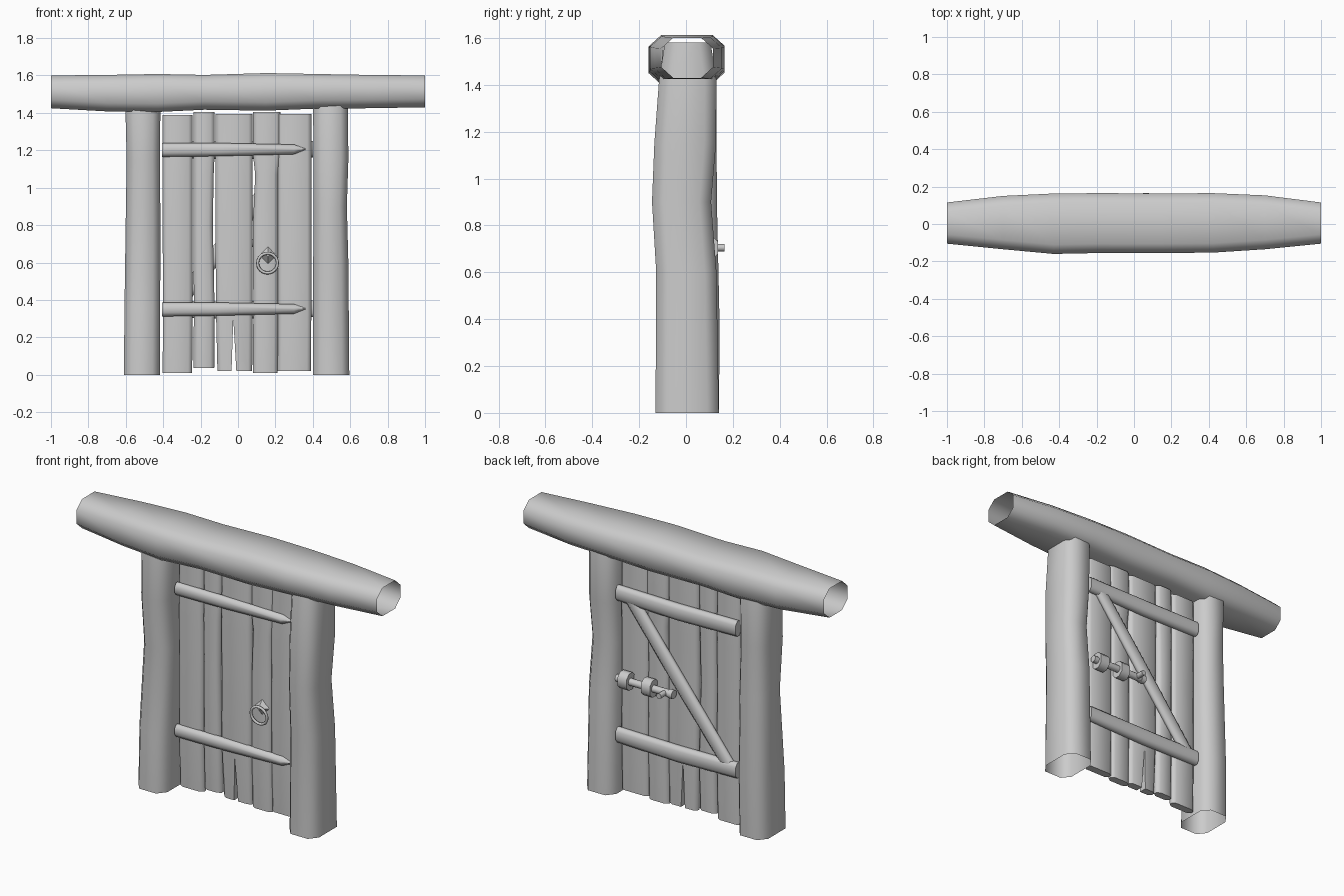
import bpy, bmesh
from math import radians, atan2, hypot, pi
from mathutils import Matrix


def smooth(ob, angle=62):
    bpy.ops.object.select_all(action='DESELECT')
    ob.select_set(True)
    bpy.context.view_layer.objects.active = ob
    bpy.ops.object.shade_smooth_by_angle(angle=radians(angle))


def loft(name, rows, axis='z', cham=(0.03, 0.04), caps=True, shade=True):
    """Chamfered tube; each row is (t, a0, a1, b0, b1) across the axis."""
    bm = bmesh.new()
    rings = []
    for t, a0, a1, b0, b1 in rows:
        ca = min(cham[0], (a1 - a0) * 0.4)
        cb = min(cham[1], (b1 - b0) * 0.4)
        pts = [(a0 + ca, b0), (a1 - ca, b0), (a1, b0 + cb), (a1, b1 - cb),
               (a1 - ca, b1), (a0 + ca, b1), (a0, b1 - cb), (a0, b0 + cb)]
        rings.append([bm.verts.new((a, b, t) if axis == 'z' else (t, a, b))
                      for a, b in pts])
    for r, s in zip(rings, rings[1:]):
        for i in range(8):
            j = (i + 1) % 8
            bm.faces.new((r[i], r[j], s[j], s[i]))
    if caps:
        bm.faces.new(rings[0][::-1])
        bm.faces.new(rings[-1])
    me = bpy.data.meshes.new(name)
    bm.to_mesh(me)
    bm.free()
    ob = bpy.data.objects.new(name, me)
    bpy.context.collection.objects.link(ob)
    if shade:
        smooth(ob)
    return ob


# Lintel beam, open at both ends
loft("lintel_beam", [
    (-1.0, -0.105, 0.115, 1.425, 1.60), (-0.7, -0.135, 0.15, 1.408, 1.603),
    (-0.43, -0.16, 0.163, 1.405, 1.608), (-0.18, -0.155, 0.165, 1.417, 1.603),
    (0.15, -0.155, 0.163, 1.412, 1.613), (0.42, -0.153, 0.165, 1.423, 1.608),
    (0.7, -0.135, 0.153, 1.425, 1.603), (1.0, -0.105, 0.115, 1.43, 1.60)],
    axis='x', cham=(0.05, 0.045), caps=False)

# Posts, gently bent
loft("right_post", [
    (0, 0.40, 0.595, -0.13, 0.14), (0.6, 0.402, 0.59, -0.127, 0.13),
    (0.9, 0.405, 0.582, -0.145, 0.107), (1.15, 0.403, 0.59, -0.135, 0.128),
    (1.42, 0.402, 0.588, -0.115, 0.13), (1.58, 0.41, 0.58, -0.09, 0.105)],
    cham=(0.04, 0.05), caps=False)
loft("left_post", [
    (0, -0.61, -0.418, -0.125, 0.14), (0.35, -0.607, -0.416, -0.12, 0.144),
    (0.85, -0.60, -0.415, -0.085, 0.133), (1.15, -0.595, -0.418, -0.12, 0.13),
    (1.42, -0.602, -0.415, -0.107, 0.13), (1.58, -0.59, -0.43, -0.1, 0.105)],
    cham=(0.04, 0.05), caps=False)

# Door planks: left, right, bottom, top, right edge inset half way up
planks = [(-0.403, -0.243, 0.01, 1.39, 0.0), (-0.238, -0.125, 0.035, 1.405, 0.01),
          (-0.12, 0.078, 0.02, 1.395, 0.0), (0.08, 0.226, 0.01, 1.405, 0.0),
          (0.212, 0.392, 0.02, 1.393, 0.0)]
for n, (x0, x1, z0, z1, inset) in enumerate(planks):
    dx = 0.012 if n == 3 else 0
    xr = x1 - (0.012 if n == 3 else 0)
    ob = loft(f"plank_{n + 1}", [
        (z0, x0 + (0.01 if n == 2 else 0), xr - 0.002, 0.013, 0.06),
        (0.35, x0 + 0.002, xr, 0.0, 0.066),
        (0.8, x0, xr - inset, 0.003, 0.063),
        (1.07, x0 + dx, xr - inset * 0.5, 0.0, 0.065),
        (1.18, x0, x1, 0.002, 0.065), (z1, x0, x1, 0.005, 0.062)],
        cham=(0.022, 0.014), shade=False)
    if n == 2:
        # Split at the foot of the middle plank
        cut = loft("split_cutter", [(-0.05, -0.037, -0.005, -0.1, 0.2),
                                    (0.29, -0.0255, -0.0245, -0.1, 0.2)],
                   cham=(0.0001, 0.0001), shade=False)
        mod = ob.modifiers.new("split", 'BOOLEAN')
        mod.operation, mod.object, mod.solver = 'DIFFERENCE', cut, 'EXACT'
        bpy.context.view_layer.objects.active = ob
        bpy.ops.object.modifier_apply(modifier=mod.name)
        bpy.data.objects.remove(cut)
    smooth(ob)

# Front strap hinges with pointed ends, and back rails
for tag, z in (("upper", 1.203), ("lower", 0.35)):
    loft(f"{tag}_strap", [
        (-0.405, -0.025, 0.02, z - 0.038, z + 0.036),
        (-0.1, -0.028, 0.02, z - 0.034, z + 0.036),
        (0.30, -0.024, 0.02, z - 0.024, z + 0.028),
        (0.36, -0.004, 0.006, z + 0.0, z + 0.006)],
        axis='x', cham=(0.015, 0.02))
    loft(f"{tag}_rail", [
        (-0.40, 0.05, 0.10, z - 0.045, z + 0.045),
        (0.0, 0.05, 0.103, z - 0.052, z + 0.042),
        (0.40, 0.05, 0.098, z - 0.042, z + 0.048)],
        axis='x', cham=(0.015, 0.02))

# Diagonal brace on the back
dx, dz = 0.66, 0.84
h = hypot(dx, dz) / 2
brace = loft("diagonal_brace", [
    (-h, 0.05, 0.095, -0.04, 0.04), (0, 0.05, 0.098, -0.043, 0.04),
    (h, 0.05, 0.095, -0.04, 0.04)], axis='x', cham=(0.015, 0.02))
brace.location = (-0.01, 0, 0.78)
brace.rotation_euler = (0, -atan2(dz, dx), 0)

# Sliding bolt, its brackets and knob
BZ, BY = 0.705, 0.1


def rod(name, r, depth, loc, rot):
    bpy.ops.mesh.primitive_cylinder_add(vertices=12, radius=r, depth=depth,
                                        location=loc, rotation=rot)
    ob = bpy.context.object
    ob.name = name
    smooth(ob, 40)


rod("bolt_rod", 0.021, 0.38, (0.2, BY, BZ), (0, pi / 2, 0))
rod("bolt_cap", 0.026, 0.03, (0.025, BY, BZ), (0, pi / 2, 0))
rod("bolt_knob", 0.016, 0.06, (0.065, BY + 0.035, BZ), (pi / 2, 0, 0))
for n, x in enumerate((0.175, 0.33)):
    loft(f"bolt_bracket_{n + 1}", [
        (x - 0.03, 0.055, 0.137, BZ - 0.05, BZ + 0.05),
        (x + 0.03, 0.055, 0.137, BZ - 0.05, BZ + 0.05)],
        axis='x', cham=(0.025, 0.025))

# Pull ring and its pyramid plate
bpy.ops.mesh.primitive_torus_add(major_radius=0.053, minor_radius=0.008,
                                 major_segments=24, minor_segments=8,
                                 location=(0.158, -0.026, 0.597),
                                 rotation=(pi / 2 + 0.1, 0, 0))
bpy.context.object.name = "pull_ring"
smooth(bpy.context.object, 60)
bpy.ops.mesh.primitive_cone_add(vertices=4, radius1=0.047, radius2=0.008,
                                depth=0.035, location=(0.16, -0.014, 0.638),
                                rotation=(pi / 2, 0, 0))
bpy.context.object.name = "ring_plate"
